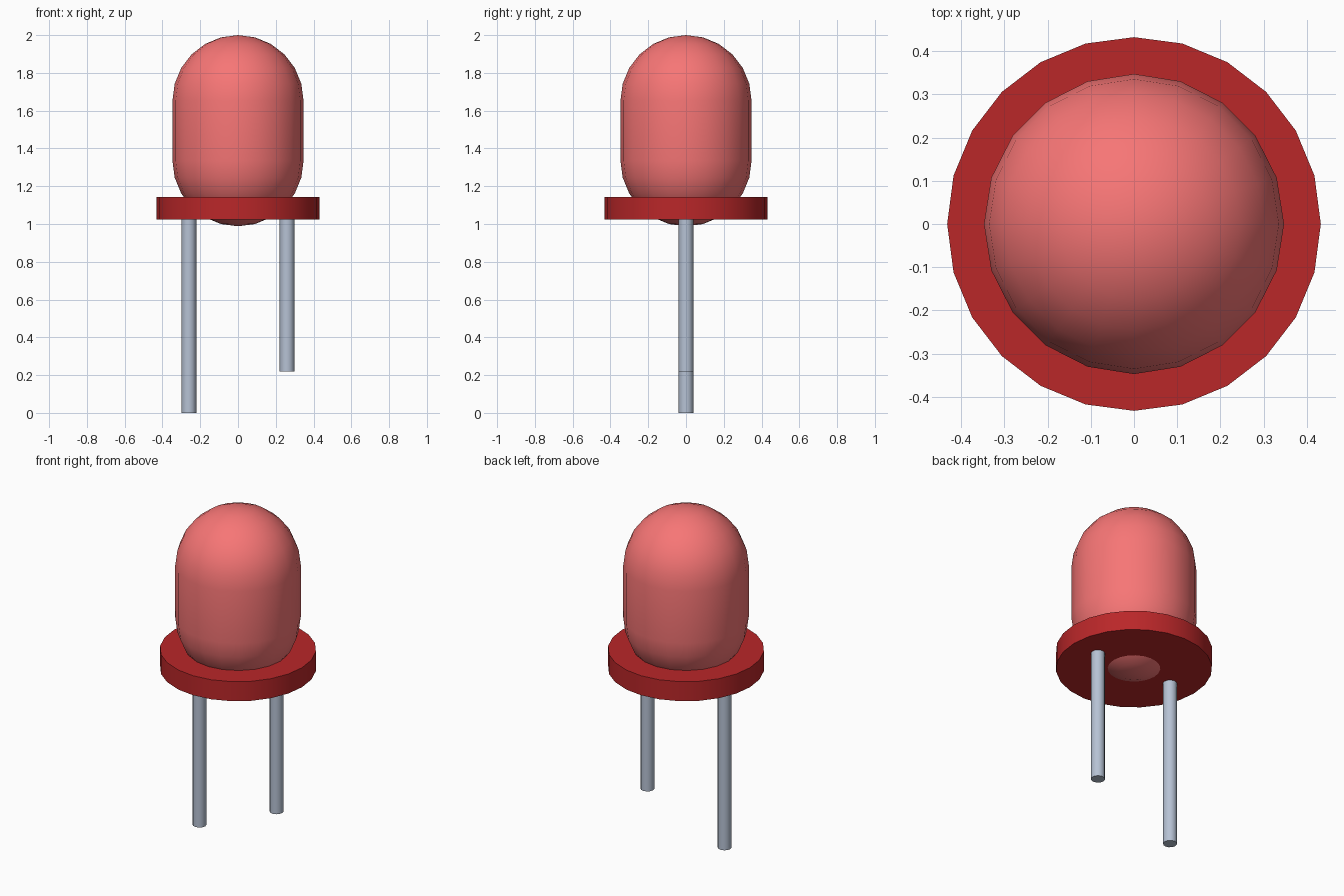
import bpy, bmesh
from math import sin, cos, pi, radians

if "Cube" in bpy.data.objects:
    bpy.data.objects.remove(bpy.data.objects["Cube"])


def material(name, color):
    m = bpy.data.materials.new(name)
    m.diffuse_color = (*color, 1)
    m.use_nodes = True
    m.node_tree.nodes["Principled BSDF"].inputs["Base Color"].default_value = m.diffuse_color
    return m


def finish(obj, name, mat):
    obj.name = name
    obj.data.materials.append(mat)
    bpy.ops.object.shade_smooth_by_angle(angle=radians(40))


def cylinder(name, x, radius, z0, z1, sides, mat):
    bpy.ops.mesh.primitive_cylinder_add(vertices=sides, radius=radius, depth=z1 - z0,
                                        location=(x, 0, (z0 + z1) / 2))
    finish(bpy.context.object, name, mat)


lens_red = material("lens_red", (0.93, 0.18, 0.18))
rim_red = material("rim_red", (0.49, 0.02, 0.022))
metal = material("metal", (0.47, 0.54, 0.66))

# Bulb: a sphere whose halves are pulled apart into a capsule
R, LOW, HIGH, SIDES, STEPS = 0.347, 1.335, 1.653, 20, 6
angles = [-pi / 2 + i * pi / 2 / STEPS for i in range(STEPS + 1)]
profile = [(R * cos(a), LOW + R * sin(a)) for a in angles]
profile += [(r, LOW + HIGH - z) for r, z in reversed(profile)]
bm = bmesh.new()
verts = [bm.verts.new((r, 0, z)) for r, z in profile]
edges = [bm.edges.new(pair) for pair in zip(verts, verts[1:])]
bmesh.ops.spin(bm, geom=verts + edges, cent=(0, 0, 0), axis=(0, 0, 1),
               angle=2 * pi, steps=SIDES)
bmesh.ops.remove_doubles(bm, verts=bm.verts, dist=0.001)
bmesh.ops.recalc_face_normals(bm, faces=bm.faces)
mesh = bpy.data.meshes.new("bulb")
bm.to_mesh(mesh)
bm.free()
bulb = bpy.data.objects.new("bulb", mesh)
bpy.context.collection.objects.link(bulb)
bpy.context.view_layer.objects.active = bulb
bulb.select_set(True)
finish(bulb, "bulb", lens_red)

# Collar around the bottom of the bulb
cylinder("collar", 0, 0.432, 1.023, 1.142, 24, rim_red)

# Wire leads, one long and one short
for name, x, bottom in (("long_lead", -0.26, 0.0), ("short_lead", 0.26, 0.22)):
    cylinder(name, x, 0.039, bottom, 1.04, 12, metal)
